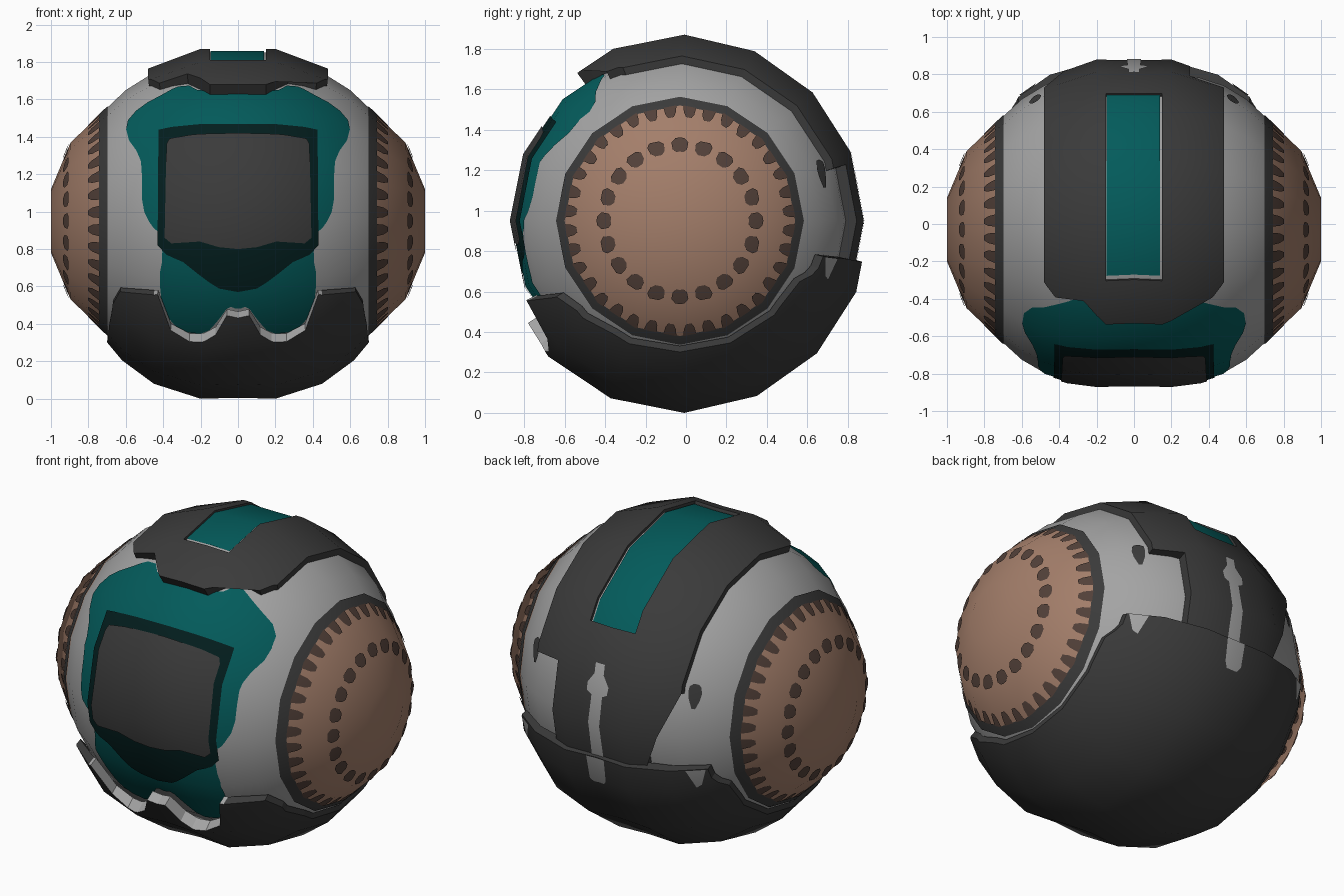
import bpy, bmesh, math
from mathutils import Vector

if "Cube" in bpy.data.objects:
    bpy.data.objects.remove(bpy.data.objects["Cube"])

H = math.pi / 8            # sixteen-sided shell
CEN = Vector((0, 0, 0.95))


def mat(name, r, g, b):
    m = bpy.data.materials.new(name)
    m.diffuse_color = (r, g, b, 1)
    m.use_nodes = True
    m.node_tree.nodes["Principled BSDF"].inputs["Base Color"].default_value = m.diffuse_color
    return m


GREY = mat("light grey", .37, .37, .37)
DARK = mat("charcoal", .043, .043, .043)
TEAL = mat("teal", .001, .104, .104)
FRAME = mat("dark teal", .001, .013, .013)
BROWN = mat("tan brown", .37, .21, .145)
TOOTH = mat("dark brown", .085, .052, .041)

# Profiles around the x axis: (parameter, x, radius)
BODY = [(0, 0, .85), (.2, .2, .845), (.35, .35, .82), (.48, .48, .775), (.6, .6, .70), (.7, .7, .605),
        (.885, .895, .42), (1.135, 1, .17), (1.305, 1, 0)]
STRAP = [(0, 0, .92), (.2, .2, .92), (.48, .48, .815)]
BOWL = [(0, 0, .945), (.2, .2, .95), (.45, .45, .87), (.62, .62, .745), (.72, .72, .625)]


def lookup(prof, a):
    for (s0, x0, r0), (s1, x1, r1) in zip(prof, prof[1:]):
        if a <= s1 or s1 == prof[-1][0]:
            f = min(1, (a - s0) / (s1 - s0))
            return x0 + (x1 - x0) * f, r0 + (r1 - r0) * f


def ring(prof, s, k):
    a = abs(s)
    x, r = lookup(prof, a)
    c = math.cos(k * H)
    r -= .045 * max(0, 1 - a / .7) * max(0, -c)      # slightly flatter back
    return Vector((math.copysign(x, s), -.03 * min(a / .7, 1) - r * c, .95 + r * math.sin(k * H)))


def place(prof, s, t, off):
    """Angle t: 0 front, 90 top, 180 back, -90 bottom."""
    k = math.floor(t / H + 1e-6)
    p = ring(prof, s, k).lerp(ring(prof, s, k + 1), t / H - k)
    return p + (p - CEN).normalized() * off


def shell(name, outlines, prof, material, off=0.0, wall=None, hole=None, lip=None):
    """Panel cut from (parameter, degrees) outlines and wrapped on a profile.
    Walls run down to the body; lip gives a second wall colour at the front dips."""
    bm = bmesh.new()
    for o in outlines:
        bm.faces.new([bm.verts.new((s, math.radians(t), 0)) for s, t in o])
    bmesh.ops.triangulate(bm, faces=bm.faces[:])
    ss = [v.co.x for v in bm.verts]
    ts = [v.co.y for v in bm.verts]
    cuts = [(sg * p[0], 0) for p in prof for sg in (1, -1)] + [(k * H, 1) for k in range(-9, 18)]
    if hole:
        hx, t0, t1 = hole[0], math.radians(hole[1]), math.radians(hole[2])
        cuts += [(hx, 0), (-hx, 0), (t0, 1), (t1, 1)]
    for c, axis in cuts:
        lo, hi = (min(ts), max(ts)) if axis else (min(ss), max(ss))
        if lo < c < hi:
            bmesh.ops.bisect_plane(bm, geom=bm.verts[:] + bm.edges[:] + bm.faces[:], dist=1e-5,
                                   plane_co=(0, c, 0) if axis else (c, 0, 0),
                                   plane_no=(0, 1, 0) if axis else (1, 0, 0))
    if hole:
        inside = [f for f in bm.faces if abs(f.calc_center_median().x) < hx
                  and t0 < f.calc_center_median().y < t1]
        bmesh.ops.delete(bm, geom=inside, context='FACES')
    if wall:
        ext = bmesh.ops.extrude_edge_only(bm, edges=[e for e in bm.edges if e.is_boundary])
        for g in ext['geom']:
            if isinstance(g, bmesh.types.BMVert):
                g.co.z = 1
            elif isinstance(g, bmesh.types.BMFace):
                c = g.calc_center_median()
                g.material_index = 2 if lip and abs(c.x) < .44 and c.y > -1 else 1
    for v in bm.verts:
        s, t, inner = v.co
        if inner > .5:
            v.co = place(BODY, s, t, -.01)
            if lip:      # thinner lip standing off the body
                v.co = v.co.lerp(place(prof, s, t, off), .4)
        else:
            v.co = place(prof, s, t, off)
    bmesh.ops.remove_doubles(bm, verts=bm.verts[:], dist=1e-5)
    bmesh.ops.dissolve_degenerate(bm, edges=bm.edges[:], dist=1e-6)
    bmesh.ops.recalc_face_normals(bm, faces=bm.faces[:])
    bm.normal_update()
    for f in bm.faces:
        if f.material_index == 0 and f.normal.dot(f.calc_center_median() - CEN) < 0:
            f.normal_flip()
    me = bpy.data.meshes.new(name)
    bm.to_mesh(me)
    bm.free()
    for m in [material] + ([wall] if wall else []) + ([lip] if lip else []):
        me.materials.append(m)
    me.shade_smooth()
    # round shading on outer faces, flat shading on edge walls
    normals = [None] * len(me.loops)
    for p in me.polygons:
        for li in p.loop_indices:
            v = me.vertices[me.loops[li].vertex_index].co
            normals[li] = p.normal.copy() if p.material_index else (v - CEN).normalized()
    me.normals_split_custom_set(normals)
    ob = bpy.data.objects.new(name, me)
    bpy.context.collection.objects.link(ob)
    return ob


def mirrored(half):
    return half + [(-s, t) for s, t in reversed(half) if s > 0]


def flip(o, sg):
    return [(sg * s, t) for s, t in o]


def front(half):
    """Front-view (x, z) half outline to a full (parameter, degrees) outline."""
    return mirrored([(x, math.degrees(math.asin((z - .95) / lookup(BODY, x)[1]))) for x, z in half])


def rounded(o):
    out = []
    for (a, b), (c, d) in zip(o, o[1:] + o[:1]):
        out += [(a * .75 + c * .25, b * .75 + d * .25), (a * .25 + c * .75, b * .25 + d * .75)]
    return out


def band(s0, s1, t0=0, t1=360):
    return [(s0, t0), (s1, t0), (s1, t1), (s0, t1)]


# Main shell
shell("body", [band(-.7, .7)], BODY, GREY)

# Face panel, screen surround and screen
shell("face_panel", [rounded(front([
    (0, 1.65), (.2, 1.65), (.28, 1.69), (.43, 1.62), (.58, 1.52), (.6, 1.41), (.52, 1.3), (.51, 1.2),
    (.51, 1.02), (.46, .92), (.41, .88), (.4, .75), (.42, .65), (.4, .46), (.3, .36), (.17, .35),
    (.1, .42), (.05, .49), (0, .47)]))], BODY, TEAL, .005)
shell("screen_surround", [front([
    (0, 1.47), (.25, 1.465), (.42, 1.44), (.425, .82), (.38, .77), (.29, .73), (.2, .66), (.1, .59),
    (0, .57)])], BODY, FRAME, .011)
shell("screen", [front([
    (0, 1.42), (.25, 1.41), (.36, 1.39), (.375, 1.36), (.385, .86), (.35, .83), (.2, .84), (.1, .81),
    (0, .8)])], BODY, DARK, .018)

# Strap over the top and down the back, with a shallow slot
shell("top_strap", [mirrored([
    (0, 54), (.15, 54), (.27, 63), (.42, 63), (.48, 69), (.48, 161), (.3, 161), (.3, 194), (0, 194)])],
    STRAP, DARK, 0, DARK, (.15, 71, 143.5))
shell("slot_bed", [band(-.155, .155, 70, 144)], STRAP, GREY, -.018)
shell("slot_strip", [band(-.15, .14, 72.5, 144)], STRAP, TEAL, -.011)

# Lower bowl with horns beside the face
shell("lower_bowl", [mirrored([
    (0, -34), (.06, -33), (.12, -40.5), (.18, -43), (.26, -44), (.36, -41), (.43, -27), (.63, -31.5),
    (.67, -41), (.69, -60), (.7, -90), (.695, -120), (.69, -140), (.68, -153), (.63, -161),
    (.62, -166), (.45, -167), (0, -167)])], BOWL, DARK, 0, DARK, lip=GREY)

# Painted marks on the back
shell("strap_mark", [mirrored([
    (0, 157), (.03, 157), (.03, 161), (.07, 165), (.065, 168), (.035, 169), (.04, 193), (0, 193)])],
    STRAP, GREY, .006)
shell("bowl_mark", [mirrored([(0, -167), (.06, -167), (.055, -158), (.035, -156), (0, -156)])],
      BOWL, GREY, .006)
for sg, side in ((1, "right"), (-1, "left")):
    shell("bowl_chip_" + side, [flip([(.52, -166.5), (.61, -166), (.585, -159), (.56, -158)], sg)],
          BOWL, GREY, .006)
    shell("back_spot_" + side, [flip(rounded([(.49, 161), (.525, 169), (.56, 161), (.55, 156),
                                              (.50, 156)]), sg)], BODY, DARK, .006)

    # Domed side caps: dark rim, teeth and a ring of dashes (parameter = 1.305 - radius)
    shell("side_cap_" + side, [flip(band(.7, 1.305), sg)], BODY, BROWN)
    shell("cap_rim_" + side, [flip(band(.695, .738), sg)], BODY, DARK, .005)
    teeth = []
    for i in range(36):
        t = i * 10 + 5
        teeth.append(flip([(.735, t - 3.3), (.77, t - 2.8), (.79, t - 1.5), (.79, t + 1.5),
                           (.77, t + 2.8), (.735, t + 3.3)], sg))
    shell("cap_teeth_" + side, teeth, BODY, TOOTH, .007)
    dashes = [flip(rounded([(.895, i * 18 - 6.5), (.965, i * 18 - 5.5), (.965, i * 18 + 5.5),
                            (.895, i * 18 + 6.5)]), sg) for i in range(20)]
    shell("cap_dashes_" + side, dashes, BODY, TOOTH, .007)
